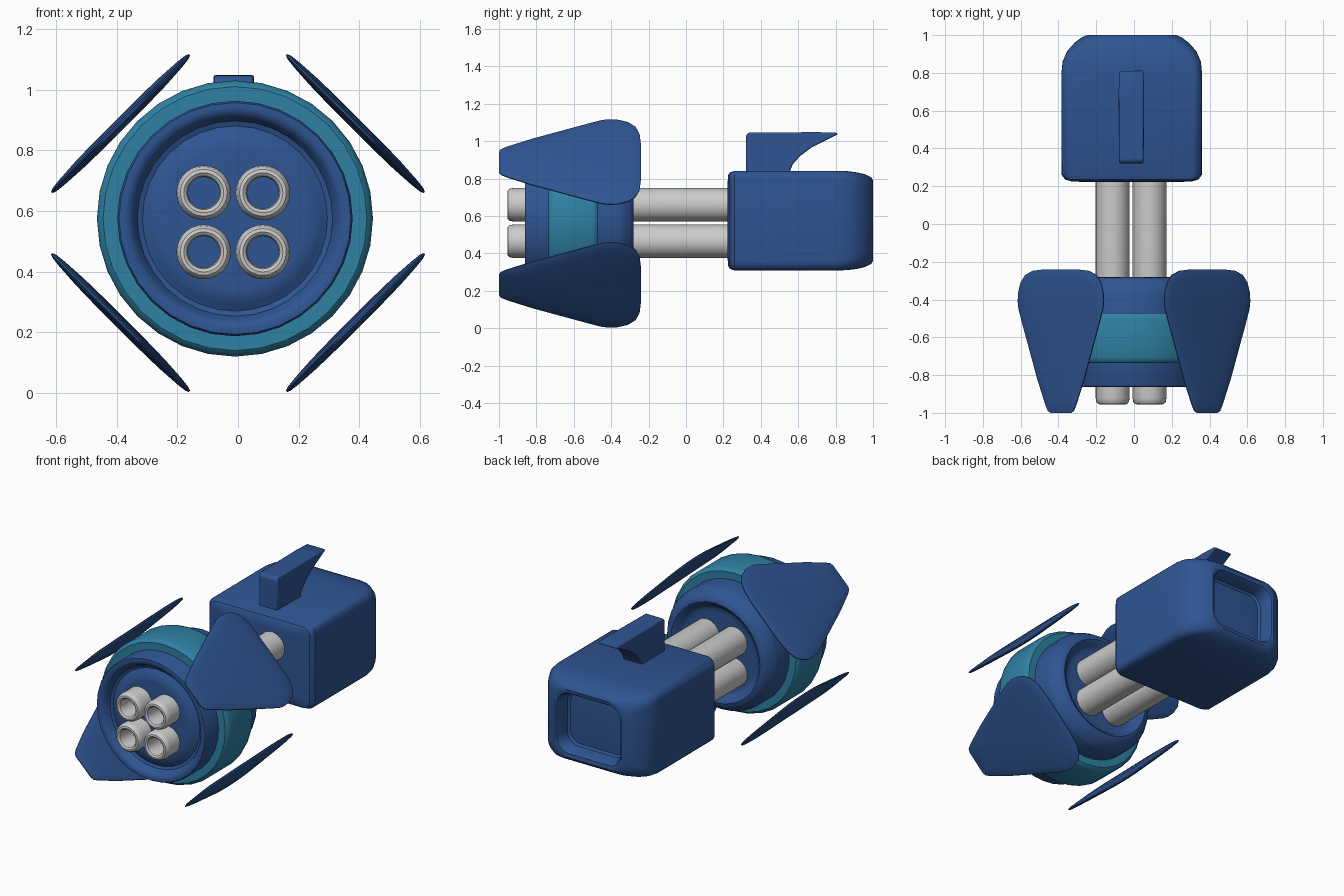
import bpy, bmesh
from math import sin, cos, pi, radians, sqrt
from mathutils import Vector

if "Cube" in bpy.data.objects:
    bpy.data.objects.remove(bpy.data.objects["Cube"])


def material(name, rgb):
    m = bpy.data.materials.new(name)
    m.diffuse_color = (*rgb, 1)
    m.use_nodes = True
    m.node_tree.nodes["Principled BSDF"].inputs["Base Color"].default_value = m.diffuse_color
    return m


BLUE = material("blue", (0.028, 0.09, 0.29))
TEAL = material("teal", (0.028, 0.22, 0.37))


def finish(name, bm, mat=None, angle=35):
    bmesh.ops.recalc_face_normals(bm, faces=bm.faces)
    me = bpy.data.meshes.new(name)
    bm.to_mesh(me)
    bm.free()
    ob = bpy.data.objects.new(name, me)
    bpy.context.collection.objects.link(ob)
    if mat:
        me.materials.append(mat)
    me.shade_smooth()
    me.set_sharp_from_angle(angle=radians(angle))
    return ob


def loft(name, rings, mat=None, caps=True, angle=35):
    """Skin equal-length point loops, optionally capping both ends."""
    bm = bmesh.new()
    loops = [[bm.verts.new(p) for p in r] for r in rings]
    n = len(loops[0])
    for a, b in zip(loops, loops[1:]):
        for i in range(n):
            j = (i + 1) % n
            bm.faces.new((a[i], a[j], b[j], b[i]))
    if caps:
        bm.faces.new(loops[0])
        bm.faces.new(loops[-1])
    return finish(name, bm, mat, angle)


def lathe(name, profile, cx, cz, n, mat=None, caps=True):
    """Spin (radius, y) points about an axis along y."""
    rings = [[(cx + r * cos(2 * pi * i / n), y, cz + r * sin(2 * pi * i / n))
              for i in range(n)] for r, y in profile]
    return loft(name, rings, mat, caps)


def rounded_rect(y, hx, hz, r, cx, cz, steps=5):
    pts = []
    for k, (sx, sz) in enumerate(((1, 1), (-1, 1), (-1, -1), (1, -1))):
        for i in range(steps + 1):
            a = pi / 2 * (k + i / steps)
            pts.append((cx + sx * (hx - r) + r * cos(a), y,
                        cz + sz * (hz - r) + r * sin(a)))
    return pts


CX, CZ = -0.01, 0.575

# Front drum with dished, grooved faces
lathe("drum", [(0.23, -0.83), (0.265, -0.828), (0.285, -0.815), (0.305, -0.805),
               (0.322, -0.812), (0.335, -0.84), (0.348, -0.856), (0.365, -0.862),
               (0.382, -0.86), (0.388, -0.85), (0.388, -0.36), (0.382, -0.342),
               (0.355, -0.30), (0.335, -0.284), (0.315, -0.28), (0.298, -0.288),
               (0.28, -0.315), (0.26, -0.325), (0.23, -0.325)], CX, CZ, 32, BLUE)

# Teal band round the drum
lathe("drum_band", [(0.38, -0.735), (0.435, -0.735), (0.448, -0.725), (0.455, -0.705),
                    (0.455, -0.50), (0.448, -0.48), (0.435, -0.47), (0.38, -0.47)],
      CX, CZ, 32, TEAL)

# Four hollow barrels
for row, z in (("upper", 0.66), ("lower", 0.465)):
    for side, x in (("left", -0.113), ("right", 0.082)):
        lathe(f"barrel_{row}_{side}",
              [(0.052, -0.80), (0.052, -0.93), (0.056, -0.947), (0.066, -0.955),
               (0.077, -0.953), (0.086, -0.942), (0.09, -0.92), (0.09, 0.26)],
              x, z, 28, caps=False)

# Rear housing with a pocket in its back
sections = [(0.222, 0.25, 0.20, 0.04), (0.226, 0.32, 0.245, 0.045),
            (0.235, 0.352, 0.258, 0.05), (0.26, 0.371, 0.266, 0.05),
            (0.80, 0.372, 0.266, 0.05), (0.86, 0.366, 0.265, 0.06),
            (0.915, 0.342, 0.258, 0.07), (0.96, 0.302, 0.247, 0.08),
            (0.99, 0.262, 0.232, 0.085), (1.0, 0.235, 0.215, 0.085),
            (0.995, 0.222, 0.192, 0.08), (0.98, 0.215, 0.182, 0.08),
            (0.91, 0.208, 0.175, 0.075), (0.90, 0.195, 0.162, 0.07),
            (0.905, 0.14, 0.11, 0.05)]
loft("rear_housing", [rounded_rect(*s, -0.012, CZ) for s in sections], BLUE)

# Swept sight fin on the housing
profile = [(0.32, 0.81), (0.32, 1.03), (0.335, 1.046), (0.70, 1.048), (0.80, 1.046),
           (0.815, 1.038), (0.75, 1.005), (0.67, 0.965), (0.61, 0.92),
           (0.57, 0.875), (0.545, 0.81)]
widths = (-0.068, 0.068)
fin = loft("sight_fin", [[(-0.014 + w * (1 - 0.9 * (y - 0.57) ** 2), y, z)
                          for y, z in profile] for w in widths], BLUE)
bev = fin.modifiers.new("bevel", "BEVEL")
bev.width = 0.01
bev.segments = 2
bev.limit_method = 'ANGLE'

# Four lens-thin shield plates: half outline as (half width, y)
half = [(0.075, -1.0), (0.095, -0.99), (0.115, -0.955), (0.175, -0.82), (0.24, -0.65),
        (0.29, -0.52), (0.315, -0.45), (0.321, -0.41), (0.318, -0.365), (0.30, -0.31),
        (0.265, -0.27), (0.21, -0.248), (0.12, -0.24)]
outline = half + [(-w, y) for w, y in reversed(half)]
lens = [(0.3, -0.019), (0.6, -0.017), (0.85, -0.012), (0.96, -0.008), (1, -0.003),
        (1, 0.003), (0.96, 0.008), (0.85, 0.012), (0.6, 0.017), (0.3, 0.019)]
for sx, side in ((-1, "left"), (1, "right")):
    for sz, row in ((1, "upper"), (-1, "lower")):
        centre = Vector((sx * 0.387, -0.5, 0.56 + sz * 0.328))
        across = Vector((sx, 0, -sz)) / sqrt(2)
        normal = Vector((sx, 0, sz)) / sqrt(2)
        rings = [[centre + across * (w * s) + Vector((0, (y + 0.5) * s, 0)) + normal * h
                  for w, y in outline] for s, h in lens]
        loft(f"shield_plate_{row}_{side}", rings, BLUE, angle=40)
